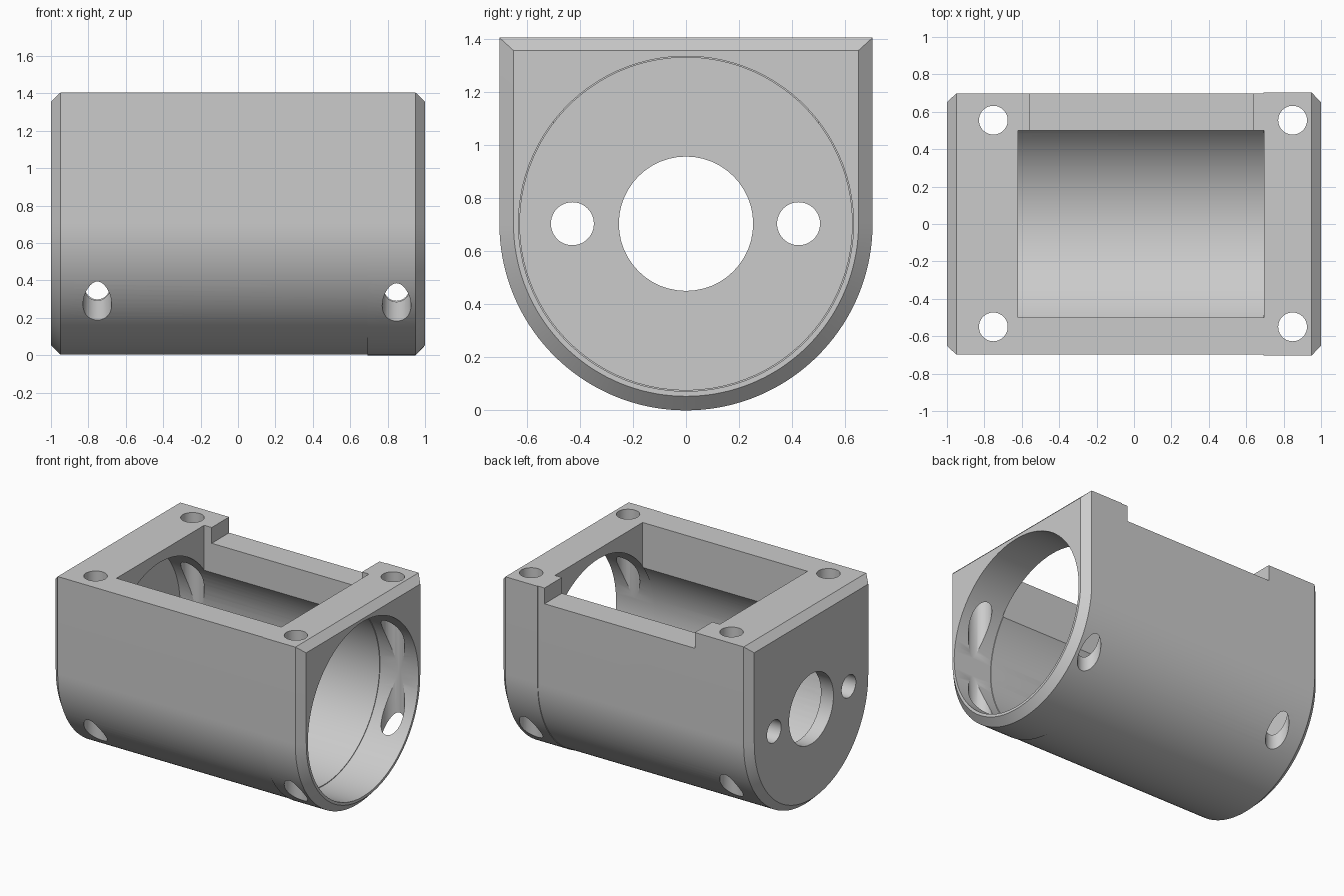
import bpy, bmesh, math
from mathutils import Matrix

if "Cube" in bpy.data.objects:
    bpy.data.objects.remove(bpy.data.objects["Cube"], do_unlink=True)

AXIS_Z = 0.703   # height of the bore axis
TOP = 1.404
STEP_X = 0.692   # where the slightly wider end collar starts

grey = bpy.data.materials.new("light grey")
grey.use_nodes = True
colour = (0.6, 0.6, 0.6, 1)
grey.diffuse_color = colour
grey.node_tree.nodes["Principled BSDF"].inputs["Base Color"].default_value = colour


def to_object(name, bm):
    bmesh.ops.recalc_face_normals(bm, faces=bm.faces)
    mesh = bpy.data.meshes.new(name)
    bm.to_mesh(mesh)
    bm.free()
    mesh.materials.append(grey)
    obj = bpy.data.objects.new(name, mesh)
    bpy.context.collection.objects.link(obj)
    return obj


def loft(name, sections):
    """Skin a closed solid through (x, outline of (y, z)) sections."""
    bm = bmesh.new()
    rings = [[bm.verts.new((x, y, z)) for y, z in outline] for x, outline in sections]
    for a, b in zip(rings, rings[1:]):
        for i in range(len(a)):
            j = (i + 1) % len(a)
            bm.faces.new((a[i], a[j], b[j], b[i]))
    bm.faces.new(rings[0])
    bm.faces.new(rings[-1])
    return to_object(name, bm)


def u_outline(radius, top, steps=72):
    """Half circle below, straight sides and flat top above."""
    arc = [math.pi * (1 + i / steps) for i in range(steps + 1)]
    points = [(radius * math.cos(a), AXIS_Z + radius * math.sin(a)) for a in arc]
    return points + [(radius, top), (-radius, top)]


def circle(radius, steps=96):
    arc = [math.tau * (i + 0.5) / steps for i in range(steps)]
    return [(radius * math.cos(a), AXIS_Z + radius * math.sin(a)) for a in arc]


def box(name, low, high):
    bm = bmesh.new()
    bmesh.ops.create_cube(bm, size=1)
    for v in bm.verts:
        v.co = [h if c > 0 else l for c, l, h in zip(v.co, low, high)]
    return to_object(name, bm)


def rod(name, centre, radius, depth, along_x=False):
    bm = bmesh.new()
    turn = Matrix.Rotation(math.pi / 2 if along_x else 0, 4, "Y")
    bmesh.ops.create_cone(bm, cap_ends=True, segments=48, radius1=radius, radius2=radius,
                          depth=depth, matrix=Matrix.Translation(centre) @ turn)
    return to_object(name, bm)


def cut(target, cutter):
    cutter.hide_render = True
    mod = target.modifiers.new("cut", "BOOLEAN")
    mod.operation = "DIFFERENCE"
    mod.solver = "EXACT"
    mod.object = cutter
    bpy.context.view_layer.objects.active = target
    bpy.ops.object.modifier_apply(modifier=mod.name)
    bpy.data.objects.remove(cutter, do_unlink=True)


# U-shaped housing with chamfered ends and a slightly wider collar
chamfered = u_outline(0.65, TOP - 0.048)
main = u_outline(0.699, TOP)
collar = u_outline(0.703, TOP)
housing = loft("housing", [(-1, chamfered), (-0.95, main), (STEP_X, main),
                           (STEP_X, collar), (0.95, collar), (1, chamfered)])

# Stepped bore, open at one end and closed by a thin plate at the other
cut(housing, loft("bore_cutter", [(-0.9, circle(0.626)), (STEP_X, circle(0.626)),
                                  (STEP_X, circle(0.631)), (1.2, circle(0.631))]))

# Rectangular top window and the notch in the rear wall
cut(housing, box("window_cutter", (-0.62, -0.5, 0.8), (0.696, 0.5, 1.6)))
cut(housing, box("notch_cutter", (-0.56, 0.4, 1.29), (0.64, 0.9, 1.6)))

# Shaft hole and two screw holes in the end plate
for y, radius in ((0, 0.253), (-0.428, 0.081), (0.424, 0.081)):
    cut(housing, rod("plate_hole_cutter", (-1, y, AXIS_Z), radius, 0.6, along_x=True))

# Vertical mounting holes through the four corners
for x in (-0.752, 0.848):
    for y in (-0.55, 0.555):
        cut(housing, rod("mount_hole_cutter", (x, y, AXIS_Z), 0.077, 2))

bpy.ops.object.select_all(action="DESELECT")
housing.select_set(True)
bpy.context.view_layer.objects.active = housing
bpy.ops.object.shade_smooth_by_angle(angle=math.radians(25))
